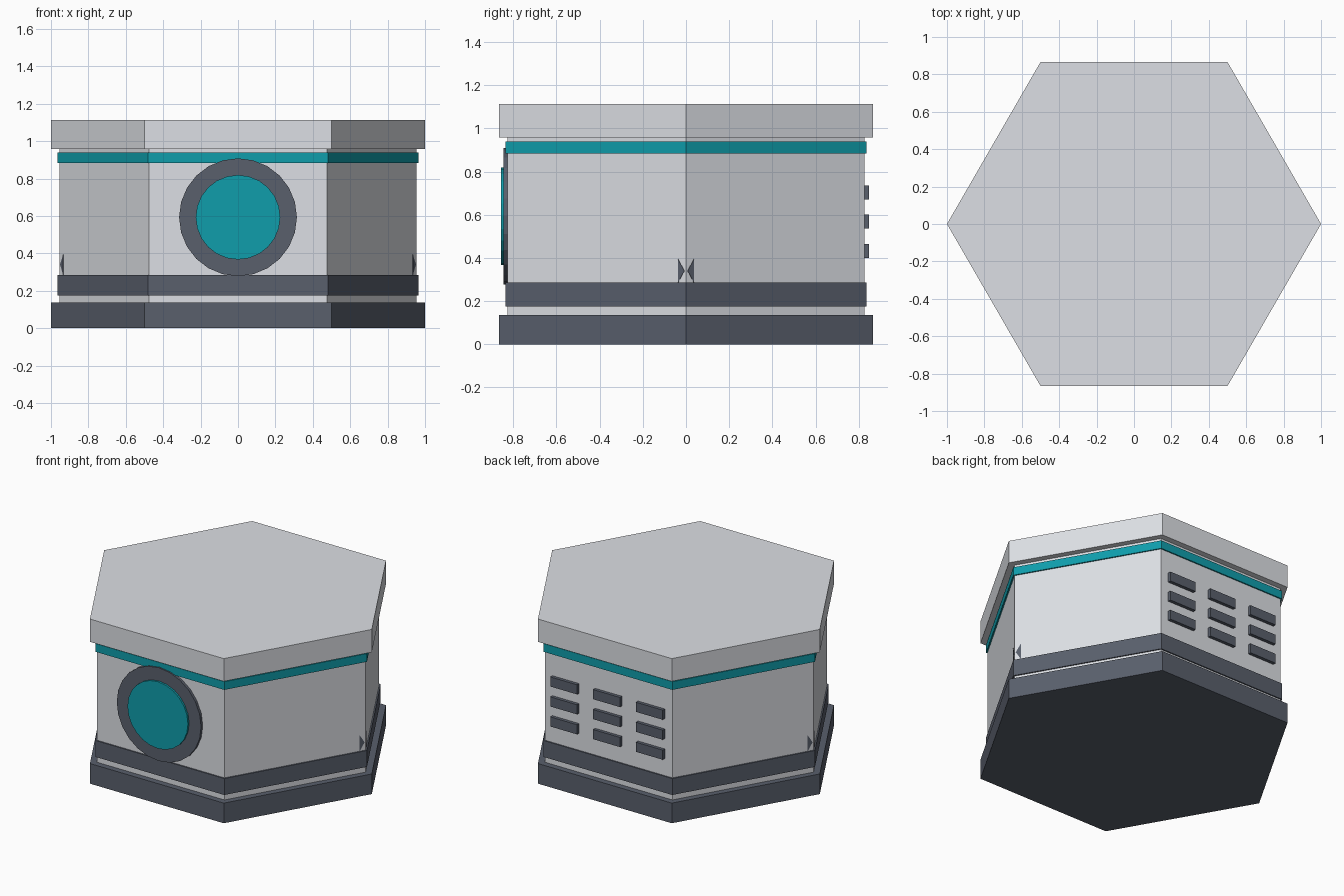
import bpy, bmesh, math
from mathutils import Matrix, Vector

if "Cube" in bpy.data.objects:
    bpy.data.objects.remove(bpy.data.objects["Cube"])


def material(name, rgb):
    m = bpy.data.materials.new(name)
    m.diffuse_color = (*rgb, 1)
    m.use_nodes = True
    m.node_tree.nodes["Principled BSDF"].inputs["Base Color"].default_value = m.diffuse_color
    return m


PALE = material("pale_panel", (0.72, 0.74, 0.78))
DARK = material("dark_trim", (0.10, 0.115, 0.15))
TEAL = material("teal_glow", (0.005, 0.34, 0.41))


def finish(name, bm, mat):
    bmesh.ops.recalc_face_normals(bm, faces=bm.faces)
    me = bpy.data.meshes.new(name)
    bm.to_mesh(me)
    bm.free()
    me.materials.append(mat)
    ob = bpy.data.objects.new(name, me)
    bpy.context.collection.objects.link(ob)
    return ob


def prism(name, points, offset, mat):
    """Closed outline extruded along an offset vector."""
    bm = bmesh.new()
    face = bm.faces.new([bm.verts.new(p) for p in points])
    ext = bmesh.ops.extrude_face_region(bm, geom=[face])
    verts = [v for v in ext["geom"] if isinstance(v, bmesh.types.BMVert)]
    bmesh.ops.translate(bm, verts=verts, vec=offset)
    if not face.is_valid or len(bm.faces) < len(points) + 2:
        bm.faces.new(bm.verts[:len(points)])
    return finish(name, bm, mat)


def hexagon(name, radius, z0, z1, mat):
    pts = [(radius * math.cos(i * math.pi / 3), radius * math.sin(i * math.pi / 3), z0)
           for i in range(6)]
    return prism(name, pts, Vector((0, 0, z1 - z0)), mat)


def front_disc(name, radius, y_front, mat, z=0.593, y_back=-0.80, sides=24):
    pts = [(radius * math.cos(i * math.tau / sides), y_back,
            z + radius * math.sin(i * math.tau / sides)) for i in range(sides)]
    return prism(name, pts, Vector((0, y_front - y_back, 0)), mat)


# Stacked hexagonal shell
R = 0.954
hexagon("base_plinth", 1.0, 0.0, 0.136, DARK)
hexagon("body", R, 0.12, 0.97, PALE)
hexagon("lower_band", 0.964, 0.174, 0.285, DARK)
hexagon("glow_band", 0.964, 0.884, 0.939, TEAL)
hexagon("lid", 1.0, 0.958, 1.112, PALE)

# Round window on the front
front_disc("window_rim", 0.315, -0.844, DARK)
front_disc("window_glass", 0.226, -0.857, TEAL)

# Three by three vent slats on the back
for row, z in enumerate((0.433, 0.568, 0.703)):
    for col, x in enumerate((-0.32, 0.0, 0.32)):
        bm = bmesh.new()
        bmesh.ops.create_cube(bm, size=1, matrix=Matrix.Translation((x, 0.824, z))
                              @ Matrix.Diagonal((0.2, 0.048, 0.065, 1)))
        finish(f"vent_slat_{row}_{col}", bm, DARK)

# Small triangular markers beside the two side corners
for sx in (-1, 1):
    for sy in (-1, 1):
        normal = Vector((sx * 0.866, sy * 0.5, 0))
        pts = [Vector((sx * (R - t * 0.5), sy * t * 0.866, z)) - normal * 0.005
               for t, z in ((0.008, 0.34), (0.042, 0.285), (0.042, 0.395))]
        prism(f"corner_marker_{'l' if sx < 0 else 'r'}_{'front' if sy < 0 else 'back'}",
              pts, normal * 0.007, DARK)
